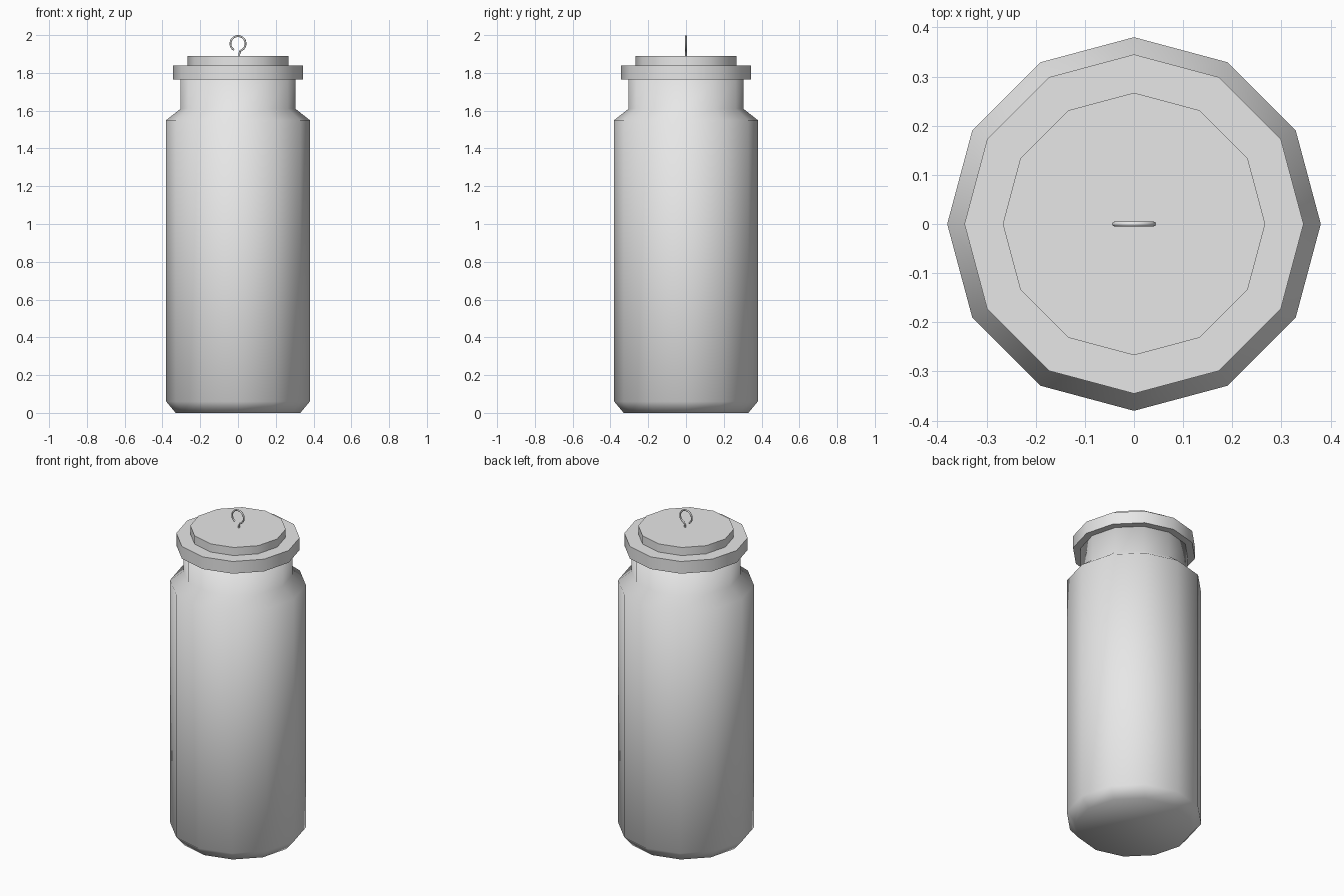
import bpy, bmesh, math
from mathutils import Vector

cube = bpy.data.objects.get("Cube")
if cube:
    bpy.data.objects.remove(cube, do_unlink=True)

grey = bpy.data.materials.new("plain grey")
grey.use_nodes = True
grey.diffuse_color = (0.8, 0.8, 0.8, 1)
grey.node_tree.nodes["Principled BSDF"].inputs["Base Color"].default_value = (0.8, 0.8, 0.8, 1)


def add_object(name, data):
    obj = bpy.data.objects.new(name, data)
    bpy.context.collection.objects.link(obj)
    data.materials.append(grey)
    return obj


def turned(name, profile, sides=12):
    """Turn a list of (radius, height) pairs about z and cap both ends."""
    bm = bmesh.new()
    rings = [[bm.verts.new((r * math.cos(math.tau * i / sides),
                            r * math.sin(math.tau * i / sides), z))
              for i in range(sides)] for r, z in profile]
    for low, high in zip(rings, rings[1:]):
        for i in range(sides):
            j = (i + 1) % sides
            bm.faces.new((low[i], low[j], high[j], high[i]))
    bm.faces.new(rings[0][::-1])
    bm.faces.new(rings[-1])
    mesh = bpy.data.meshes.new(name)
    bm.to_mesh(mesh)
    bm.free()
    mesh.shade_smooth()
    return add_object(name, mesh)


# Bottle with chamfered base, sloped shoulder and straight neck
turned("bottle", [(0.33, 0), (0.38, 0.06), (0.38, 1.55), (0.304, 1.61), (0.304, 1.77)])

# Stepped stopper: wide rim and narrower raised top
stopper = turned("stopper", [(0.345, 1.765), (0.345, 1.84), (0.267, 1.84), (0.267, 1.89)])
bpy.context.view_layer.objects.active = stopper
stopper.select_set(True)
bpy.ops.object.shade_smooth_by_angle(angle=math.radians(35))

# Wire eye: short stem running into an almost closed loop
centre, radius, steps = Vector((0, 0, 1.955)), 0.04, 24
points = [Vector((0.006, 0, 1.88)), Vector((0.007, 0, 1.902))]
for i in range(steps + 1):
    a = math.radians(-72 + 310 * i / steps)
    points.append(centre + radius * Vector((math.cos(a), 0, math.sin(a))))
wire = bpy.data.curves.new("wire_eye", "CURVE")
wire.dimensions = "3D"
wire.bevel_depth = 0.005
wire.bevel_resolution = 2
wire.use_fill_caps = True
spline = wire.splines.new("POLY")
spline.points.add(len(points) - 1)
for p, co in zip(spline.points, points):
    p.co = (*co, 1)
spline.use_smooth = True
add_object("wire_eye", wire)
